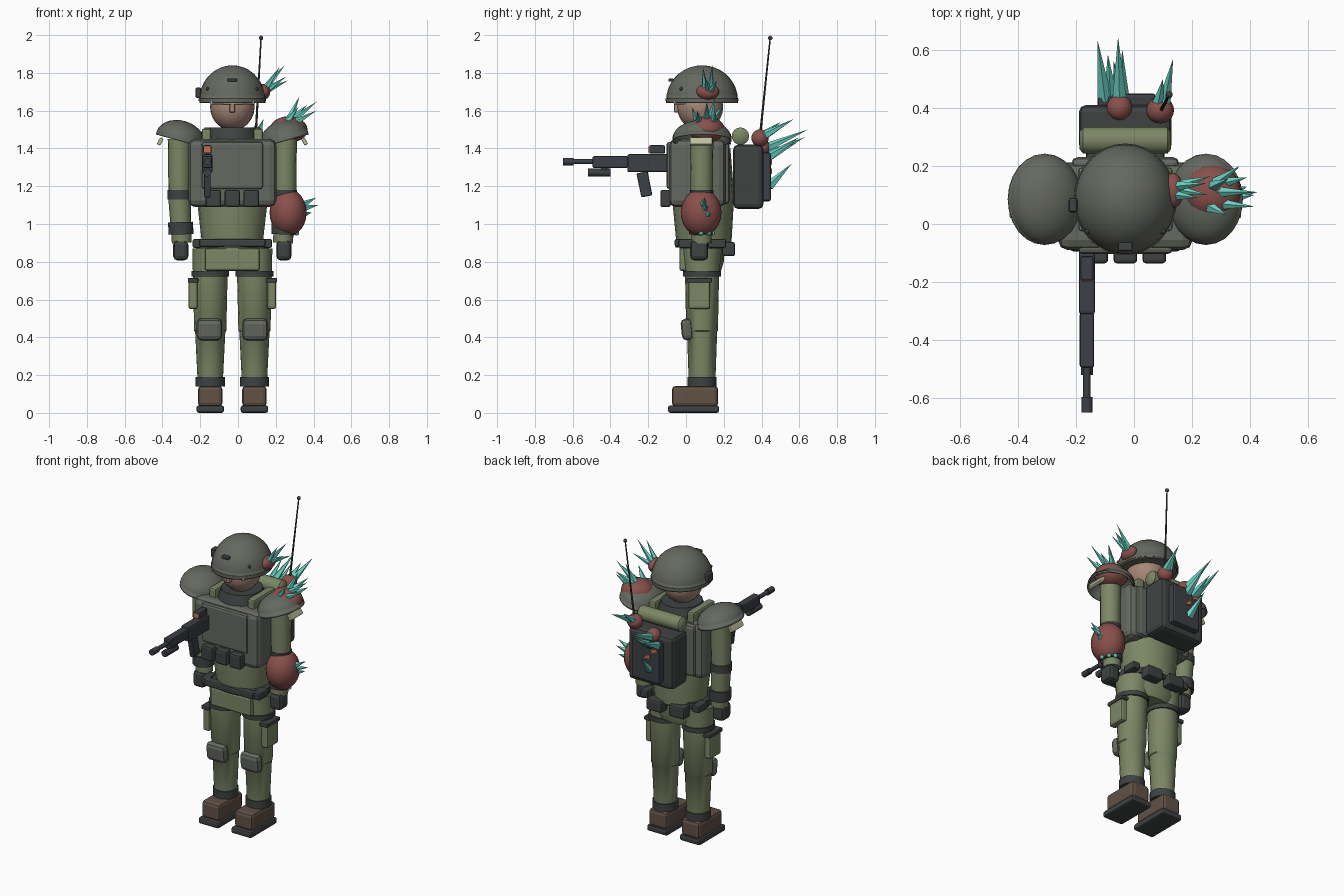
import bpy, bmesh, math
from mathutils import Vector

if "Cube" in bpy.data.objects:
    bpy.data.objects.remove(bpy.data.objects["Cube"])

CX, CY = -0.03, 0.085          # body axis (spikes and rifle shift the centre)

COLORS = dict(olive=(.2, .24, .13), armor=(.13, .14, .115), dark=(.05, .055, .055),
              gun=(.045, .05, .06), brown=(.12, .085, .06), flesh=(.25, .08, .07),
              crystal=(.15, .65, .56), skin=(.38, .24, .18), tan=(.5, .52, .33),
              orange=(.6, .16, .08))
MATS = {}
for key, col in COLORS.items():
    MATS[key] = bpy.data.materials.new(key)
    MATS[key].diffuse_color = (*col, 1)


def finish(name, mat, smooth=False):
    o = bpy.context.object
    o.name = name
    o.data.materials.append(MATS[mat])
    if smooth:
        bpy.ops.object.shade_smooth_by_angle(angle=math.radians(40))
    return o


def box(name, c, size, mat, bevel=0.01, rot=(0, 0, 0)):
    bpy.ops.mesh.primitive_cube_add(size=1, location=c, rotation=rot)
    bpy.context.object.scale = size
    bpy.ops.object.transform_apply(location=False, rotation=False, scale=True)
    o = finish(name, mat)
    if bevel:
        m = o.modifiers.new("bevel", 'BEVEL')
        m.width, m.segments = bevel, 2
    return o


def rod(name, a, b, r1, r2, mat, sides=16, flat=1.0):
    a, b = Vector(a), Vector(b)
    d = b - a
    bpy.ops.mesh.primitive_cone_add(vertices=sides, radius1=r1, radius2=r2, depth=d.length,
                                    location=(a + b) / 2,
                                    rotation=d.to_track_quat('Z', 'Y').to_euler())
    bpy.context.object.scale.y = flat
    return finish(name, mat, sides > 6)


def ball(name, c, r, mat, seg=18):
    bpy.ops.mesh.primitive_uv_sphere_add(segments=seg, ring_count=seg // 2 + 2, radius=1, location=c)
    bpy.context.object.scale = r
    bpy.ops.object.transform_apply(location=False, rotation=False, scale=True)
    return finish(name, mat, True)


def dome(name, c, r, mat, tilt=0.0, seg=24):
    o = ball(name, c, r, mat, seg)
    bm = bmesh.new()
    bm.from_mesh(o.data)
    bmesh.ops.bisect_plane(bm, geom=bm.verts[:] + bm.edges[:] + bm.faces[:], plane_co=(0, 0, 0),
                           plane_no=(0, 0, 1), clear_inner=True)
    bm.to_mesh(o.data)
    bm.free()
    o.rotation_euler.y = tilt
    m = o.modifiers.new("shell", 'SOLIDIFY')
    m.thickness = 0.014
    return o


def loft(name, rings, mat, sides=20):
    """Stacked elliptical rings: (x, y, z, rx, ry)."""
    bm = bmesh.new()
    loops = [[bm.verts.new((x + rx * math.cos(2 * math.pi * i / sides),
                            y + ry * math.sin(2 * math.pi * i / sides), z)) for i in range(sides)]
             for x, y, z, rx, ry in rings]
    for lo, hi in zip(loops, loops[1:]):
        for i in range(sides):
            j = (i + 1) % sides
            bm.faces.new((lo[i], lo[j], hi[j], hi[i]))
    bm.faces.new(loops[0][::-1])
    bm.faces.new(loops[-1])
    me = bpy.data.meshes.new(name)
    bm.to_mesh(me)
    bm.free()
    o = bpy.data.objects.new(name, me)
    bpy.context.collection.objects.link(o)
    bpy.ops.object.select_all(action='DESELECT')
    o.select_set(True)
    bpy.context.view_layer.objects.active = o
    return finish(name, mat, True)


def spikes(name, pairs, r=0.022):
    for a, b in pairs:
        rod(name, a, b, r, 0, 'crystal', 5)


# legs, boots and arms, both sides
for s, side in ((-1, "right"), (1, "left")):
    x = CX + s * 0.117
    box(side + "_boot_sole", (x, 0.04, 0.02), (0.145, 0.27, 0.04), 'dark', 0.012)
    box(side + "_boot", (x, 0.048, 0.088), (0.13, 0.245, 0.11), 'brown', 0.02)
    rod(side + "_boot_cuff", (x, CY, 0.14), (x, CY, 0.19), 0.077, 0.077, 'dark')
    loft(side + "_leg", [(x, CY, 0.15, .066, .07), (x, CY, 0.43, .08, .08), (x, CY, 0.435, .085, .084),
                         (x, CY, 0.73, .092, .09), (x - s * .005, CY, 0.87, .1, .105)], 'olive', 16)
    rod(side + "_thigh_strap", (x, CY, 0.722), (x, CY, 0.752), 0.1, 0.1, 'dark')
    box(side + "_knee_pad", (x + s * .004, 0.005, 0.442), (0.135, 0.06, 0.115), 'armor', 0.025, (0.1, 0, 0))
    px = CX + s * 0.208
    box(side + "_thigh_pouch", (px, 0.07, 0.625), (0.048, 0.115, 0.15), 'olive', 0.012)
    box(side + "_thigh_pouch_flap", (px, 0.07, 0.702), (0.056, 0.135, 0.025), 'dark', 0.006)

    ax, ay = CX + s * 0.28, 0.083
    rod(side + "_upper_arm", (ax, ay, 1.15), (ax, ay, 1.45), 0.058, 0.062, 'olive')
    rod(side + "_elbow_band", (ax, ay, 1.13), (ax, ay, 1.18), 0.063, 0.063, 'dark')
    rod(side + "_forearm", (ax + .012 * -s, ay, 0.9), (ax, ay, 1.15), 0.052, 0.06, 'olive')
    rod(side + "_wrist_band", (ax - .008 * s, ay, 0.945), (ax - .006 * s, ay, 1.01), 0.066, 0.066, 'dark')
    box(side + "_hand", (ax - .007 * s, 0.07, 0.86), (0.08, 0.095, 0.105), 'dark', 0.022)
    dome(side + "_shoulder_pad", (CX + s * 0.276, CY, 1.453), (0.13, 0.157, 0.095), 'armor', -s * 0.27)
    box(side + "_shoulder_tab", (CX + s * 0.382, 0.08, 1.437), (0.02, 0.12, 0.04), 'tan', 0.005, (0, -s * 0.5, 0))
    box(side + "_vest_strap", (CX + s * 0.137, CY, 1.465), (0.05, 0.22, 0.08), 'olive', 0.012)
    box(side + "_belt_pouch", (CX + s * 0.185, 0.01, 0.897), (0.05, 0.1, 0.046), 'dark', 0.008)
    box(side + "_rear_side_pouch", (CX + s * 0.185, 0.165, 0.897), (0.05, 0.095, 0.046), 'dark', 0.008)
    box(side + "_back_belt_pouch", (CX + s * 0.08, 0.225, 0.867), (0.11, 0.07, 0.075), 'dark', 0.012)

# pelvis, belt, torso
loft("pelvis", [(CX, CY, .75, .15, .1), (CX, CY, .8, .19, .115), (CX, CY, .9, .195, .12)], 'olive')
box("front_skirt", (CX, 0.0, 0.812), (0.29, 0.07, 0.12), 'olive', 0.012)
rod("belt", (CX, CY, 0.875), (CX, CY, 0.915), 0.195, 0.195, 'dark', 24, 0.72)
box("belt_front", (CX, -0.035, 0.9), (0.35, 0.05, 0.042), 'dark', 0.01)
loft("abdomen", [(CX, 0.095, .89, .16, .145), (CX, 0.09, 1.15, .19, .165), (CX, CY, 1.4, .2, .15)], 'olive')
box("vest", (CX, 0.06, 1.27), (0.465, 0.3, 0.36), 'armor', 0.035)
box("vest_back_plate", (CX, 0.2, 1.27), (0.37, 0.06, 0.33), 'armor', 0.02)
box("chest_plate", (CX, -0.085, 1.31), (0.325, 0.035, 0.25), 'armor', 0.014)
for i in (-1, 0, 1):
    box("chest_pouch", (CX + i * 0.1, -0.108, 1.135), (0.082, 0.055, 0.092), 'dark', 0.012)
loft("collar", [(CX, CY, 1.42, .155, .155), (CX, CY, 1.45, .14, .145), (CX, CY, 1.51, .122, .125)], 'dark')

# head and helmet
ball("head", (CX, 0.075, 1.62), (0.118, 0.122, 0.125), 'skin', 20)
box("nose", (CX, -0.048, 1.617), (0.03, 0.03, 0.055), 'skin', 0.008)
box("brow_band", (CX, -0.035, 1.645), (0.235, 0.06, 0.025), 'tan', 0.006)
dome("helmet", (CX, CY, 1.655), (0.175, 0.19, 0.185), 'armor', 0, 32)
rod("helmet_rim", (CX, CY, 1.65), (CX, CY, 1.665), 0.178, 0.178, 'armor', 32, 1.08)
box("helmet_side_device", (CX - 0.18, 0.065, 1.695), (0.03, 0.05, 0.055), 'dark', 0.008)
box("helmet_mount", (CX, -0.078, 1.762), (0.05, 0.03, 0.016), 'dark', 0.005)
for s in (-1, 1):
    ball("helmet_bolt", (CX + s * 0.13, -0.025, 1.715), (0.01, 0.01, 0.01), 'dark', 8)

# backpack with bedroll and antenna
box("backpack", (CX, 0.33, 1.25), (0.32, 0.16, 0.34), 'dark', 0.025)
box("backpack_panel", (CX + .005, 0.42, 1.25), (0.2, 0.06, 0.26), 'gun', 0.012)
loft("bedroll", [(0, 0, z, r, r) for z, r in
                 ((-.158, .03), (-.145, .046), (.145, .046), (.158, .03))], 'olive', 16)
bedroll = bpy.context.object
bedroll.rotation_euler.y = math.pi / 2
bedroll.location = (CX, 0.288, 1.465)
rod("antenna", (0.09, 0.385, 1.4), (0.122, 0.446, 1.985), 0.007, 0.004, 'dark', 8)
ball("antenna_tip", (0.122, 0.446, 1.985), (0.012,) * 3, 'dark', 10)

# rifle slung across the chest, pointing forward
RX = -0.162
box("rifle_receiver", (RX, -0.2, 1.322), (0.055, 0.22, 0.095), 'gun', 0.008)
box("rifle_handguard", (RX, -0.4, 1.328), (0.05, 0.19, 0.062), 'gun', 0.008)
rod("rifle_barrel", (RX, -0.48, 1.33), (RX, -0.61, 1.33), 0.013, 0.013, 'gun', 12)
rod("rifle_muzzle", (RX, -0.595, 1.33), (RX, -0.65, 1.33), 0.019, 0.019, 'gun', 12)
rod("rifle_underbarrel", (RX, -0.4, 1.272), (RX, -0.52, 1.272), 0.021, 0.021, 'gun', 12)
box("rifle_underbarrel_mount", (RX, -0.43, 1.288), (0.03, 0.04, 0.03), 'gun', 0)
box("rifle_magazine", (RX, -0.22, 1.21), (0.035, 0.06, 0.13), 'gun', 0.006, (0.2, 0, 0))
box("rifle_scope", (RX, -0.153, 1.395), (0.045, 0.085, 0.044), 'gun', 0.008)
box("rifle_scope_lens", (RX, -0.195, 1.395), (0.034, 0.006, 0.032), 'orange', 0)

# flesh growths
for name, c, r in (("arm_growth", (.265, .08, 1.06), (.098, .108, .125)),
                   ("shoulder_growth", (.268, .11, 1.5), (.1, .095, .07)),
                   ("helmet_growth", (.135, .115, 1.7), (.036, .06, .042)),
                   ("pack_growth", (.09, .392, 1.455), (.048, .046, .046)),
                   ("pack_growth", (-.05, .4, 1.405), (.045, .045, .045))):
    ball(name, c, r, 'flesh', 20)
for x, z in ((-.09, 1.33), (-.04, 1.28)):
    box("panel_ember", (x, .45, z), (.04, .012, .02), 'orange', 0.003, (0, .3, 0))

# crystal spikes
spikes("pack_spike", [((.1, .4, 1.46), (.135, .57, 1.555)), ((.08, .4, 1.46), (.1, .5, 1.54)),
                      ((-.05, .42, 1.4), (-.055, .645, 1.5)), ((-.1, .43, 1.36), (-.125, .63, 1.46)),
                      ((-.08, .43, 1.35), (-.09, .585, 1.43)), ((-.04, .43, 1.35), (-.04, .6, 1.46)),
                      ((-.05, .44, 1.2), (-.07, .56, 1.32))], 0.027)
spikes("helmet_spike", [((.14, .13, 1.71), (.25, .14, 1.845)), ((.14, .1, 1.71), (.22, .09, 1.83)),
                        ((.14, .12, 1.7), (.255, .1, 1.78)), ((.14, .13, 1.7), (.265, .165, 1.76))], .02)
spikes("shoulder_spike", [((.28, .11, 1.54), (.42, .11, 1.65)), ((.28, .14, 1.55), (.365, .2, 1.63)),
                          ((.27, .13, 1.55), (.325, .155, 1.675)), ((.29, .07, 1.53), (.415, .06, 1.6)),
                          ((.26, .06, 1.54), (.32, .03, 1.62)), ((.3, .14, 1.53), (.39, .16, 1.59))])
spikes("arm_spike", [((.34, .1, 1.08), (.425, .11, 1.1)), ((.34, .09, 1.1), (.415, .1, 1.14)),
                     ((.34, .11, 1.05), (.39, .13, 1.06))], .02)
for x, y in ((.28, .05), (.31, .08), (.29, .12), (.26, .14)):
    ball("crystal_bead", (x, y, .953), (.014,) * 3, 'crystal', 8)

for m in bpy.data.materials:
    if m.users and not m.is_grease_pencil:
        m.use_nodes = True
        m.node_tree.nodes["Principled BSDF"].inputs["Base Color"].default_value = m.diffuse_color
